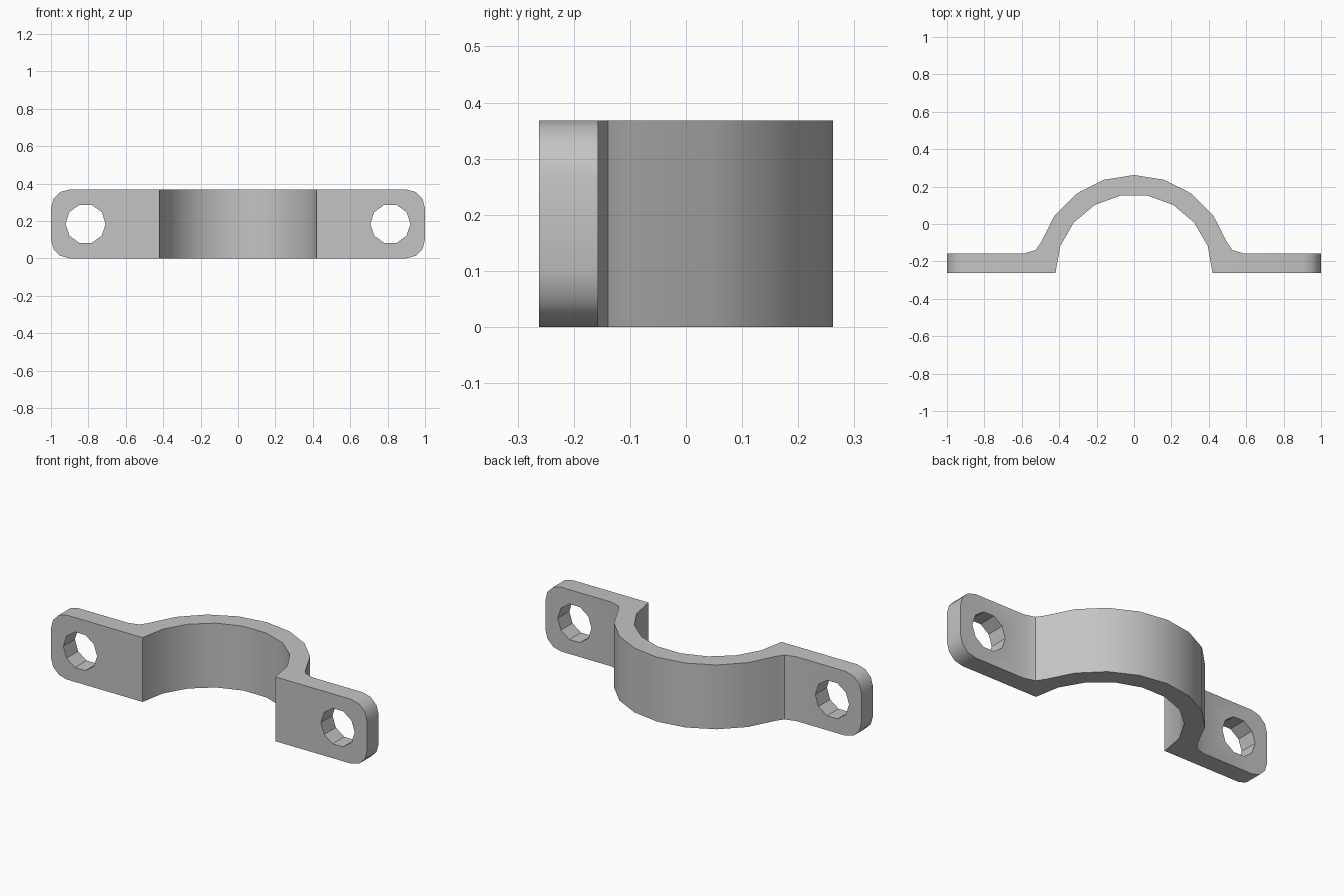
import bpy, bmesh
from math import sin, cos, radians
from mathutils import Matrix

cube = bpy.data.objects.get("Cube")
if cube:
    bpy.data.objects.remove(cube, do_unlink=True)

H = 0.368          # strap height
BASE = -0.262      # mating plane of the flanges
BACK = -0.157      # rear plane of the flanges
R_OUT, R_IN = 0.524, 0.42
HOLE_X, HOLE_R = 0.815, 0.107

grey = bpy.data.materials.new("plain grey")
grey.use_nodes = True
colour = (0.55, 0.55, 0.55, 1)
grey.diffuse_color = colour
grey.node_tree.nodes["Principled BSDF"].inputs["Base Color"].default_value = colour


def arc(radius, angles):
    """Points on an arc around the clamp axis, angles measured from +y."""
    return [(radius * sin(radians(a)), BASE + radius * cos(radians(a))) for a in angles]


def make_object(name, bm):
    bmesh.ops.recalc_face_normals(bm, faces=bm.faces)
    mesh = bpy.data.meshes.new(name)
    bm.to_mesh(mesh)
    bm.free()
    mesh.materials.append(grey)
    obj = bpy.data.objects.new(name, mesh)
    bpy.context.collection.objects.link(obj)
    return obj


# Strap outline: outer arch, fillet and flange, mirrored, then the inner arch
right = arc(R_OUT, range(18, 73, 18)) + [(0.526, -0.139), (0.585, BACK), (1, BACK), (1, BASE)]
left = [(-x, y) for x, y in reversed(right)]
outline = left + arc(R_OUT, [0]) + right + arc(R_IN, range(90, -91, -20))

bm = bmesh.new()
face = bm.faces.new([bm.verts.new((x, y, 0)) for x, y in outline])
top = bmesh.ops.extrude_face_region(bm, geom=[face])["geom"]
bmesh.ops.translate(bm, vec=(0, 0, H), verts=[v for v in top if isinstance(v, bmesh.types.BMVert)])

# Rounded flange corners
corners = [e for e in bm.edges
           if all(abs(v.co.x) > 0.99 for v in e.verts)
           and abs(e.verts[0].co.z - e.verts[1].co.z) < 0.01]
bmesh.ops.bevel(bm, geom=corners, offset=0.1, segments=3, profile=0.5, affect='EDGES')
clamp = make_object("clamp_strap", bm)

# Ten-sided bolt holes
bm = bmesh.new()
for side in (-1, 1):
    place = Matrix.Translation((side * HOLE_X, (BASE + BACK) / 2, H / 2)) @ Matrix.Rotation(radians(90), 4, 'X')
    place = place @ Matrix.Rotation(radians(90), 4, 'Z')
    place = place @ Matrix.Rotation(radians(90), 4, 'Z')
    bmesh.ops.create_cone(bm, cap_ends=True, segments=10, radius1=HOLE_R, radius2=HOLE_R,
                          depth=0.3, matrix=place @ Matrix.Rotation(radians(90), 4, 'Z'))
# Turn the cutters so that a corner points sideways
if max(v.co.x for v in bm.verts) < HOLE_X + HOLE_R - 0.001:
    for side in (-1, 1):
        bmesh.ops.rotate(bm, cent=(side * HOLE_X, 0, H / 2), matrix=Matrix.Rotation(radians(18), 3, 'Y'),
                         verts=[v for v in bm.verts if v.co.x * side > 0])
cutter = make_object("hole_cutter", bm)
cutter.hide_render = True

cut = clamp.modifiers.new("bolt holes", 'BOOLEAN')
cut.operation = 'DIFFERENCE'
cut.solver = 'EXACT'
cut.object = cutter
bpy.ops.object.select_all(action='DESELECT')
clamp.select_set(True)
bpy.context.view_layer.objects.active = clamp
bpy.ops.object.modifier_apply(modifier=cut.name)
bpy.data.objects.remove(cutter, do_unlink=True)

# Smooth arch with crisp edges
bpy.ops.object.shade_smooth_by_angle(angle=radians(31))
